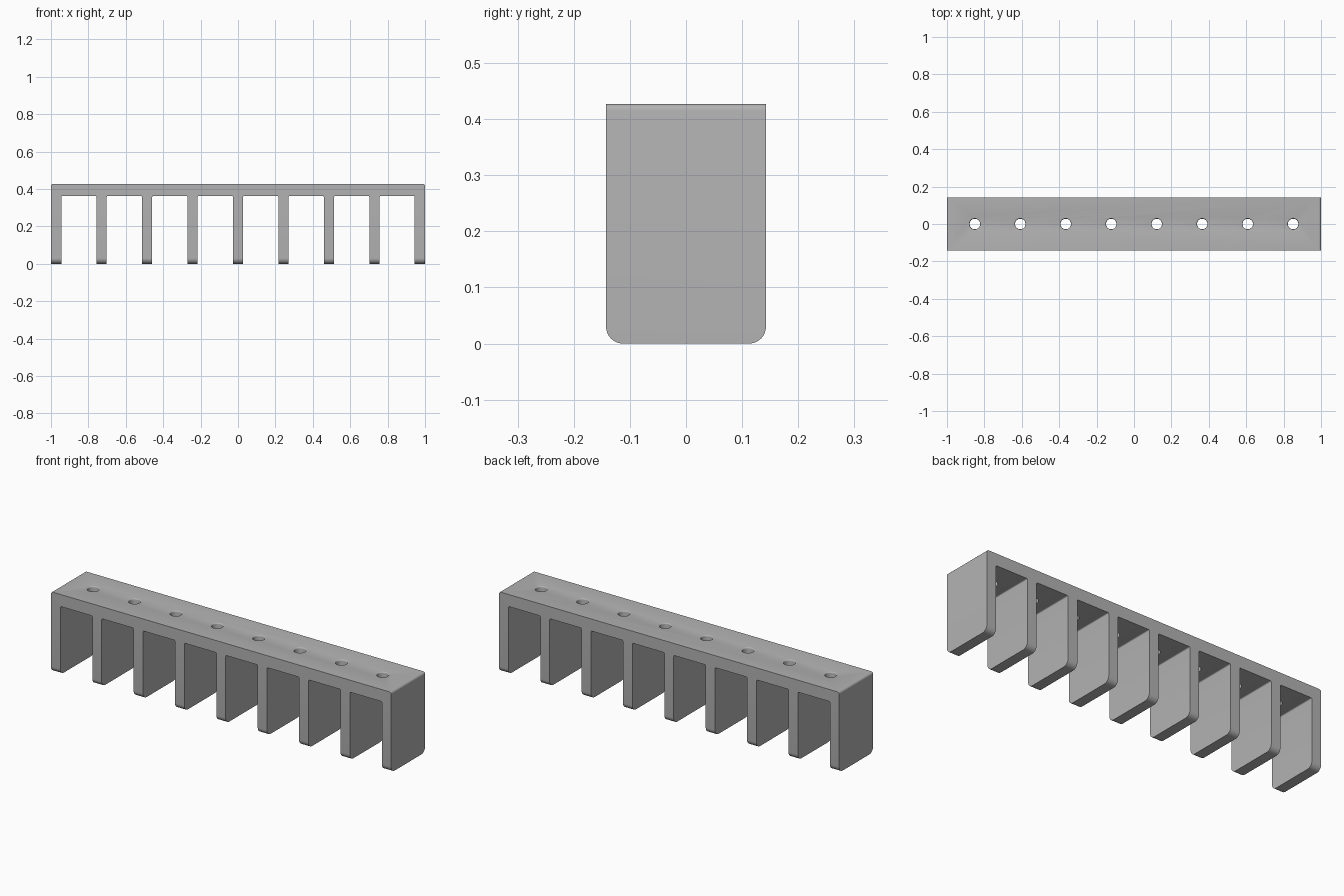
import bpy, bmesh, math

if "Cube" in bpy.data.objects:
    bpy.data.objects.remove(bpy.data.objects["Cube"])

FINS, FIN_W = 9, 0.055
HALF_Y, TOP, UNDER = 0.1425, 0.427, 0.363
PITCH = (2 - FIN_W) / (FINS - 1)
centres = [-1 + FIN_W / 2 + i * PITCH for i in range(FINS)]

grey = bpy.data.materials.new("mid_grey")
grey.use_nodes = True
grey.diffuse_color = (0.45, 0.45, 0.45, 1)
grey.node_tree.nodes["Principled BSDF"].inputs["Base Color"].default_value = grey.diffuse_color


def make_object(name, bm):
    bmesh.ops.recalc_face_normals(bm, faces=bm.faces)
    mesh = bpy.data.meshes.new(name)
    bm.to_mesh(mesh)
    bm.free()
    mesh.materials.append(grey)
    obj = bpy.data.objects.new(name, mesh)
    bpy.context.collection.objects.link(obj)
    return obj


def round_edges(bm, rule, radius, segments):
    edges = [e for e in bm.edges if rule(*[v.co for v in e.verts])]
    bmesh.ops.bevel(bm, geom=edges, offset=radius, segments=segments,
                    profile=0.5, affect='EDGES', clamp_overlap=True)


def near(a, b):
    return abs(a - b) < 1e-4


# Comb-shaped bracket: outline in x and z, extruded along y
outline = [(1, TOP), (-1, TOP)]
for i, c in enumerate(centres):
    l, r = c - FIN_W / 2, c + FIN_W / 2
    if i:
        outline.append((l, UNDER))
    outline += [(l, 0), (r, 0)]
    if i < FINS - 1:
        outline.append((r, UNDER))
bm = bmesh.new()
face = bm.faces.new([bm.verts.new((x, -HALF_Y, z)) for x, z in outline])
ext = bmesh.ops.extrude_face_region(bm, geom=[face], use_keep_orig=True)
bmesh.ops.translate(bm, vec=(0, 2 * HALF_Y, 0),
                    verts=[v for v in ext["geom"] if isinstance(v, bmesh.types.BMVert)])
bmesh.ops.recalc_face_normals(bm, faces=bm.faces)

# Rounded fin tips, top ends and slot lips
round_edges(bm, lambda a, b: near(a.z, 0) and near(b.z, 0) and near(a.y, b.y), 0.03, 8)
round_edges(bm, lambda a, b: near(a.z, TOP) and near(b.z, TOP) and near(a.x, b.x), 0.012, 5)
round_edges(bm, lambda a, b: near(a.z, UNDER) and near(b.z, UNDER) and near(a.x, b.x), 0.006, 4)
bracket = make_object("comb_bracket", bm)

# Screw holes with softened rims, one between each pair of fins
RADIUS, RIM, SIDES = 0.028, 0.006, 32
profile = [(RADIUS, UNDER - 0.05), (RADIUS, TOP - RIM)]
for k in range(1, 5):
    a = math.radians(90 * k / 4)
    profile.append((RADIUS + RIM * (1 - math.cos(a)), TOP - RIM + RIM * math.sin(a)))
profile.append((RADIUS + RIM, TOP + 0.05))
bm = bmesh.new()
for c in centres[:-1]:
    rings = []
    for r, z in profile:
        angles = [2 * math.pi * s / SIDES for s in range(SIDES)]
        rings.append([bm.verts.new((c + PITCH / 2 + r * math.cos(a), r * math.sin(a), z))
                      for a in angles])
    for low, high in zip(rings, rings[1:]):
        for s in range(SIDES):
            t = (s + 1) % SIDES
            bm.faces.new((low[s], low[t], high[t], high[s]))
    bm.faces.new(rings[0][::-1])
    bm.faces.new(rings[-1])
cutter = make_object("hole_cutter", bm)
cutter.hide_render = True

cut = bracket.modifiers.new("holes", 'BOOLEAN')
cut.operation = 'DIFFERENCE'
cut.solver = 'EXACT'
cut.object = cutter
bpy.ops.object.select_all(action='DESELECT')
bracket.select_set(True)
bpy.context.view_layer.objects.active = bracket
bpy.ops.object.modifier_apply(modifier=cut.name)
bpy.data.objects.remove(cutter)
bpy.ops.object.shade_smooth_by_angle(angle=math.radians(35))
